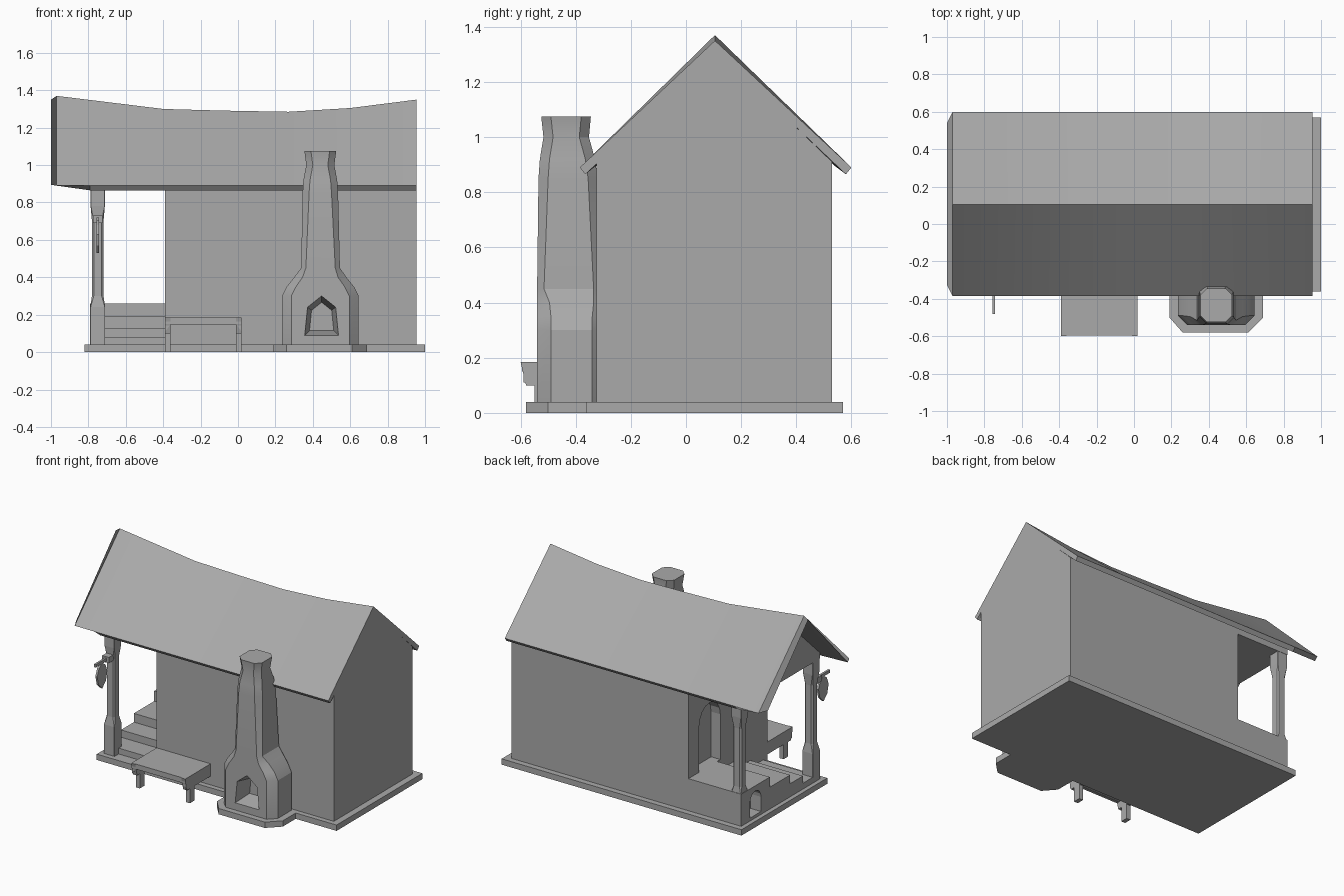
import bpy, bmesh
from math import radians, cos, sin, pi

cube = bpy.data.objects.get("Cube")
if cube:
    bpy.data.objects.remove(cube, do_unlink=True)

stone = bpy.data.materials.new("plain_grey")
stone.use_nodes = True
GREY = (0.4, 0.4, 0.4, 1)
stone.diffuse_color = GREY
stone.node_tree.nodes["Principled BSDF"].inputs["Base Color"].default_value = GREY


def finish(name, bm, smooth=0):
    bmesh.ops.recalc_face_normals(bm, faces=bm.faces[:])
    mesh = bpy.data.meshes.new(name)
    bm.to_mesh(mesh)
    bm.free()
    mesh.materials.append(stone)
    ob = bpy.data.objects.new(name, mesh)
    bpy.context.collection.objects.link(ob)
    if smooth:
        bpy.ops.object.select_all(action='DESELECT')
        ob.select_set(True)
        bpy.context.view_layer.objects.active = ob
        bpy.ops.object.shade_smooth_by_angle(angle=radians(smooth))
    return ob


def loft(name, rings, smooth=0):
    """Skin a row of closed rings and cap both ends."""
    bm = bmesh.new()
    rows = [[bm.verts.new(p) for p in ring] for ring in rings]
    n = len(rows[0])
    for a, b in zip(rows, rows[1:]):
        for i in range(n):
            j = (i + 1) % n
            bm.faces.new((a[i], a[j], b[j], b[i]))
    bm.faces.new(rows[0])
    bm.faces.new(rows[-1])
    return finish(name, bm, smooth)


def prism(name, profile, axis, lo, hi):
    """Extrude a 2D profile along one axis."""
    place = {'x': lambda p, t: (t, p[0], p[1]),
             'y': lambda p, t: (p[0], t, p[1]),
             'z': lambda p, t: (p[0], p[1], t)}[axis]
    return loft(name, [[place(p, t) for p in profile] for t in (lo, hi)])


def rect(a0, a1, b0, b1):
    return [(a0, b0), (a1, b0), (a1, b1), (a0, b1)]


def chamfered(z, x0, x1, y0, y1, c):
    return [(x0 + c, y0, z), (x1 - c, y0, z), (x1, y0 + c, z), (x1, y1 - c, z),
            (x1 - c, y1, z), (x0 + c, y1, z), (x0, y1 - c, z), (x0, y0 + c, z)]


def arch(mid, half, bottom, spring, rise):
    pts = [(mid - half, bottom), (mid + half, bottom)]
    return pts + [(mid + half * cos(pi * i / 8), spring + rise * sin(pi * i / 8)) for i in range(9)]


def carve(ob, cutter):
    cutter.hide_render = True
    cutter.hide_set(True)
    mod = ob.modifiers.new("opening", 'BOOLEAN')
    mod.operation = 'DIFFERENCE'
    mod.solver = 'EXACT'
    mod.object = cutter


FRONT, BACK, RIDGE = -0.325, 0.53, 0.105
PORCH, WALL, END = -0.79, -0.39, 0.955

# Ground slab and hearth slab
prism("base_slab", rect(-0.82, 1.0, -0.36, 0.57), 'z', 0, 0.04)
prism("hearth_slab", [(0.19, -0.36), (0.19, -0.5), (0.26, -0.58), (0.61, -0.58),
                      (0.69, -0.5), (0.69, -0.36)], 'z', 0, 0.04)

# House walls with an arched doorway facing the porch
walls = prism("house_walls", rect(WALL, END, FRONT, BACK), 'z', 0.04, 0.865)
carve(walls, prism("doorway_cutter", arch(0.3, 0.115, 0.26, 0.57, 0.125), 'x', WALL - 0.05, WALL + 0.07))

# Sagging ridge line as (x, height)
ridge = [(-0.97, 1.37), (PORCH, 1.348), (-0.4, 1.3), (-0.07, 1.291), (0.27, 1.285),
         (0.6, 1.305), (END, 1.35)]

# Attic body reaching over the porch
loft("attic", [[(x, FRONT, 0.865), (x, BACK, 0.865), (x, BACK, 0.91),
                (x, RIDGE, z - 0.03), (x, FRONT, 0.91)] for x, z in ridge[1:]])

# Roof shell with a slanted bargeboard at the porch end
rings = []
for i, (x, z) in enumerate(ridge):
    under, inset, lift = (-1.0, 0.04, 0.03) if i == 0 else (x, 0, 0)
    rings.append([(x, -0.385, 0.89), (x, RIDGE, z), (x, 0.6, 0.89),
                  (under, 0.58 - inset, 0.865 + lift), (under, RIDGE, z - 0.035 + lift / 2),
                  (under, -0.365 + inset, 0.865 + lift)])
loft("roof", rings, 30)

# Porch floor and steps
steps = prism("porch_steps", [(BACK, 0.04), (BACK, 0.26), (0.22, 0.26), (0.22, 0.19), (0, 0.19),
                              (0, 0.13), (-0.14, 0.13), (-0.14, 0.08), (-0.28, 0.08),
                              (-0.28, 0.04)], 'x', PORCH, WALL)
carve(steps, prism("niche_cutter", arch(0.375, 0.06, 0.06, 0.16, 0.065), 'x', PORCH - 0.05, PORCH + 0.08))

# Porch posts, thick at foot and head
for name, y in (("front_post", FRONT + 0.04), ("back_post", BACK - 0.04)):
    loft(name, [chamfered(z, -0.75 - h, -0.75 + h, y - h, y + h, c) for z, h, c in
                ((0.04, 0.04, 0.002), (0.24, 0.04, 0.002), (0.3, 0.031, 0.01),
                 (0.7, 0.031, 0.01), (0.78, 0.038, 0.002), (0.87, 0.038, 0.002))])

# Hanging sign
prism("sign_arm", rect(-0.48, -0.3, 0.7, 0.72), 'x', -0.757, -0.743)
prism("sign_clamp", rect(-0.365, -0.31, 0.69, 0.73), 'x', -0.775, -0.725)
prism("sign_board", [(-0.41, 0.53), (-0.37, 0.57), (-0.355, 0.63), (-0.375, 0.68), (-0.41, 0.705),
                     (-0.445, 0.68), (-0.465, 0.63), (-0.45, 0.57)], 'x', -0.757, -0.743)

# Oven and chimney in one bottle shape
oven = loft("oven_chimney", [chamfered(*r) for r in (
    (0.03, 0.235, 0.645, -0.54, -0.29, 0.05), (0.3, 0.235, 0.645, -0.54, -0.29, 0.05),
    (0.35, 0.26, 0.62, -0.54, -0.29, 0.05), (0.4, 0.3, 0.58, -0.54, -0.29, 0.045),
    (0.45, 0.338, 0.545, -0.54, -0.31, 0.025), (0.85, 0.345, 0.535, -0.535, -0.32, 0.035),
    (0.92, 0.35, 0.53, -0.53, -0.33, 0.035), (1.0, 0.365, 0.515, -0.517, -0.352, 0.035),
    (1.075, 0.355, 0.525, -0.525, -0.345, 0.035))], 25)
mouth = [(-0.09, -0.09), (0.09, -0.09), (0.075, 0.06), (0, 0.12), (-0.075, 0.06)]
carve(oven, loft("oven_mouth_cutter", [[(0.447 + u * s, y, 0.18 + v * s) for u, v in mouth]
                                       for y, s in ((-0.56, 1.05), (-0.42, 0.72))]))

# Bench with flared ends and short legs
prism("bench_apron", [(-0.39, 0.185), (0.02, 0.185), (0.02, 0.11), (-0.01, 0.148),
                      (-0.36, 0.148), (-0.39, 0.11)], 'y', -0.59, -0.575)
prism("bench_top", rect(-0.39, 0.02, -0.595, FRONT), 'z', 0.15, 0.185)
for side, x in (("left", -0.01), ("right", -0.39)):
    prism("bench_end_" + side, [(-0.6, 0.185), (-0.58, 0.1), (FRONT, 0.1), (FRONT, 0.185)],
          'x', x, x + 0.03)
    prism("bench_leg_" + side, rect(-0.55, -0.5, 0, 0.12), 'x', x, x + 0.03)
